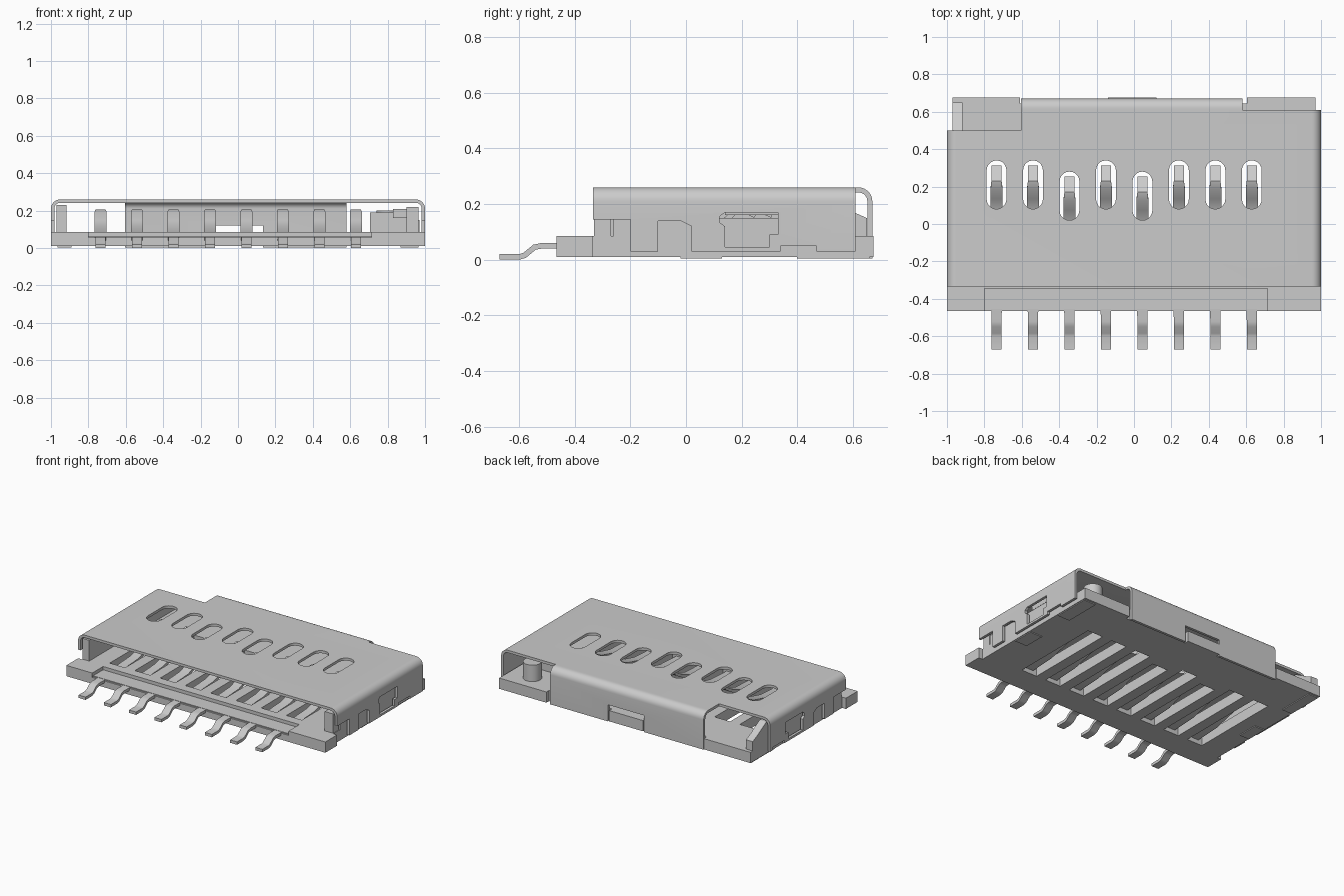
import bpy, bmesh, math
from mathutils import Vector

cube = bpy.data.objects.get("Cube")
if cube:
    bpy.data.objects.remove(cube, do_unlink=True)

grey = bpy.data.materials.new("satin grey")
grey.use_nodes = True
tone = (0.6, 0.6, 0.6, 1)
grey.diffuse_color = tone
grey.node_tree.nodes["Principled BSDF"].inputs["Base Color"].default_value = tone

PLACE = {"x": lambda a, b, t: (t, a, b),
         "y": lambda a, b, t: (a, t, b),
         "z": lambda a, b, t: (a, b, t)}


def finish(name, bm):
    bmesh.ops.recalc_face_normals(bm, faces=bm.faces)
    mesh = bpy.data.meshes.new(name)
    bm.to_mesh(mesh)
    bm.free()
    mesh.materials.append(grey)
    ob = bpy.data.objects.new(name, mesh)
    bpy.context.collection.objects.link(ob)
    return ob


def solid(name, prisms):
    """Object made of outlines extruded along an axis: (axis, outline, low, high)."""
    bm = bmesh.new()
    for axis, outline, lo, hi in prisms:
        rings = [[bm.verts.new(PLACE[axis](a, b, t)) for a, b in outline] for t in (lo, hi)]
        bm.faces.new(rings[0])
        bm.faces.new(rings[1])
        n = len(outline)
        for i in range(n):
            j = (i + 1) % n
            bm.faces.new((rings[0][i], rings[0][j], rings[1][j], rings[1][i]))
    return finish(name, bm)


def rect(a0, a1, b0, b1):
    return [(a0, b0), (a1, b0), (a1, b1), (a0, b1)]


def box(x0, x1, y0, y1, z0, z1):
    return ("z", rect(x0, x1, y0, y1), z0, z1)


def arc(cx, cy, r, start, end, steps=8):
    angles = [math.radians(start + (end - start) * i / steps) for i in range(steps + 1)]
    return [(cx + r * math.cos(a), cy + r * math.sin(a)) for a in angles]


def bake(ob):
    graph = bpy.context.evaluated_depsgraph_get()
    mesh = bpy.data.meshes.new_from_object(ob.evaluated_get(graph))
    ob.modifiers.clear()
    ob.data = mesh


def cut(ob, prisms):
    cutter = solid("cutter", prisms)
    cutter.hide_render = True
    mod = ob.modifiers.new("cut", "BOOLEAN")
    mod.operation, mod.solver, mod.object = "DIFFERENCE", "EXACT", cutter
    bake(ob)
    bpy.data.objects.remove(cutter, do_unlink=True)


def smooth(ob):
    bpy.ops.object.select_all(action="DESELECT")
    ob.select_set(True)
    bpy.context.view_layer.objects.active = ob
    bpy.ops.object.shade_smooth_by_angle(angle=math.radians(35))


pitch = 0.195
stations = [(-0.735 + pitch * i, -0.06 if i in (2, 4) else 0) for i in range(8)]
floor, under, slot_end = 0.085, 0.01, 0.37

# Plastic floor: a comb whose gaps are the contact slots, closed by the back block
comb = [(-0.97, -0.335), (0.97, -0.335), (0.97, slot_end)]
for x, dy in reversed(stations):
    comb += [(x + 0.06, slot_end + dy), (x + 0.06, -0.28), (x - 0.06, -0.28), (x - 0.06, slot_end + dy)]
    if dy:
        comb[-4:-3] = [(x + 0.06, slot_end), comb[-4]]
        comb.append((x - 0.06, slot_end))
comb.append((-0.97, slot_end))
solid("base_floor", [("z", comb, under, floor)]
      + [box(x - 0.06, x + 0.06, slot_end + dy, slot_end, under, floor) for x, dy in stations if dy])
back = [(-0.97, slot_end), (0.97, slot_end), (0.97, 0.675), (0.605, 0.675), (0.605, 0.645),
        (0.12, 0.645), (0.12, 0.675), (-0.14, 0.675), (-0.14, 0.645), (-0.61, 0.645),
        (-0.61, 0.675), (-0.97, 0.675)]
solid("base_back", [("z", back, under, floor)])

# Front of the base: end blocks around a recessed ledge
ledge = [(-0.465, under), (-0.335, under), (-0.335, floor), (-0.345, floor), (-0.345, 0.062),
         (-0.455, 0.062), (-0.455, 0.055), (-0.465, 0.055)]
solid("base_front", [("x", ledge, -0.8, 0.715),
                     box(-1, -0.8, -0.465, -0.335, under, floor),
                     box(0.715, 1, -0.465, -0.335, under, floor)])

# Card guides on either side of the base
solid("right_guide", [("x", [(-0.33, 0.08), (0.65, 0.08), (0.65, 0.15), (0.605, 0.17),
                             (0.5, 0.23), (-0.33, 0.23)], -0.97, -0.918)])
solid("left_guide", [box(0.93, 0.97, -0.26, 0.35, 0.08, 0.15)])
solid("left_front_post", [box(0.9, 0.965, -0.33, -0.27, 0.08, 0.22)])

# Card detection switch
solid("switch_body", [box(0.705, 0.93, 0.36, 0.42, 0.08, 0.19)])
solid("switch_arm", [box(0.83, 0.96, 0.14, 0.36, 0.16, 0.21)])
post = solid("switch_post", [("z", arc(0.8, 0.55, 0.06, 0, 345, 23), 0.08, 0.2)])
smooth(post)

# Folded metal shell: top and side walls
top, skin, bend = 0.26, 0.018, 0.05
low = 0.03


def shell_profile(half_width, r):
    return [(half_width, low)] + arc(1 - bend, top - bend, r, 0, 90) \
        + arc(bend - 1, top - bend, r, 90, 180) + [(-half_width, low)]


outer = shell_profile(1, bend)
inner = shell_profile(1 - skin, bend - skin)
shell = solid("shell", [("y", outer + inner[::-1], -0.335, 0.61)])


def oblong(x, y0, y1, r):
    return arc(x, y1 - r, r, 0, 180, 10) + arc(x, y0 + r, r, 180, 360, 10)


window = [(0.14, 0.045), (0.3, 0.045), (0.3, 0.09), (0.33, 0.09), (0.33, 0.17),
          (0.14, 0.17), (0.12, 0.155), (0.12, 0.135), (0.14, 0.12)]
gap = [(-0.1, 0), (0.02, 0), (0.02, 0.12), (-0.02, 0.14), (-0.1, 0.14)]
openings = []
for lo, hi in ((0.96, 1.05), (-1.05, -0.96)):
    openings += [("x", shape, lo, hi)
                 for shape in (window, gap, rect(-0.4, -0.2, 0, 0.145), rect(0.34, 0.47, 0, 0.05))]
cut(shell, [("z", oblong(x, 0.08 + dy, 0.34 + dy, 0.053), 0.2, 0.3) for x, dy in stations]
    + [box(-1.1, -0.605, 0.5, 0.7, -0.1, 0.4)] + openings)
smooth(shell)

# Back flap of the shell, folded down and notched around the base tab
flap_outer = [(0.608, top)] + arc(0.67 - bend, top - bend, bend, 90, 0) + [(0.67, 0.004)]
flap_inner = [(0.608, top - skin)] + arc(0.67 - bend, top - bend, bend - skin, 90, 0) \
    + [(0.67 - skin, 0.004)]
flap = solid("shell_back_flap", [("x", flap_outer + flap_inner[::-1], -0.605, 0.58)])
cut(flap, [box(-0.145, 0.135, 0.6, 0.7, -0.1, 0.12)])
smooth(flap)

# Solder feet under the sides
for x0, x1 in ((-0.965, -0.89), (0.87, 0.965)):
    solid("solder_foot", [box(x0, x1, -0.02, 0.13, 0.004, 0.012),
                          box(x0, x1, 0.4, 0.66, 0.004, 0.012)])

# Spring contacts: path of (y, z), slightly narrower at the tail
path = [(-0.67, 0.01), (-0.6, 0.01), (-0.58, 0.016), (-0.545, 0.045), (-0.52, 0.05),
        (-0.28, 0.05), (-0.1, 0.06), (0.08, 0.105), (0.14, 0.14), (0.19, 0.185),
        (0.23, 0.196), (0.31, 0.16)]
for x, dy in stations:
    bm = bmesh.new()
    rows = []
    for y, z in path:
        width = 0.032 if -0.3 < y < 0.2 else 0.027
        shift = dy if y > 0 else 0
        rows.append([bm.verts.new(Vector((x + s * width, y + shift, z))) for s in (-1, 1)])
    for a, b in zip(rows, rows[1:]):
        bm.faces.new((a[0], a[1], b[1], b[0]))
    contact = finish("contact", bm)
    mod = contact.modifiers.new("thickness", "SOLIDIFY")
    mod.thickness, mod.offset = 0.02, 0
    bake(contact)
    smooth(contact)
